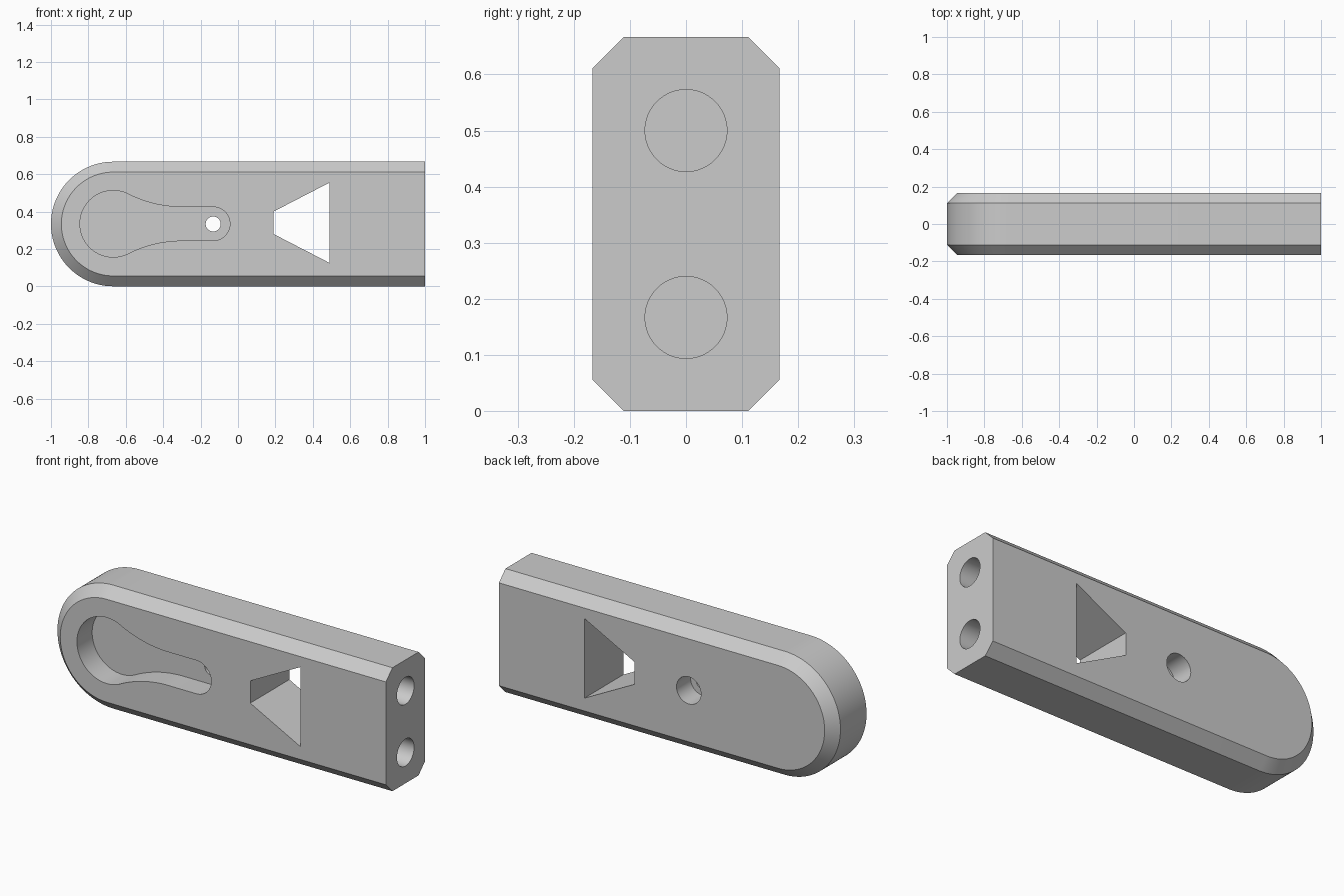
import bpy, bmesh, math
from mathutils import Matrix

if "Cube" in bpy.data.objects:
    bpy.data.objects.remove(bpy.data.objects["Cube"])

MID = 0.3335      # height of the long axis
HALF = 0.1667     # half thickness
CHAMFER = 0.0555
R = 0.333         # radius of the rounded end
CX = -0.667       # centre of the rounded end

grey = bpy.data.materials.new("grey")
grey.diffuse_color = (0.6, 0.6, 0.6, 1)
grey.use_nodes = True
grey.node_tree.nodes["Principled BSDF"].inputs["Base Color"].default_value = grey.diffuse_color


def finish(bm, name):
    bmesh.ops.recalc_face_normals(bm, faces=bm.faces)
    mesh = bpy.data.meshes.new(name)
    bm.to_mesh(mesh)
    bm.free()
    mesh.materials.append(grey)
    ob = bpy.data.objects.new(name, mesh)
    bpy.context.collection.objects.link(ob)
    return ob


def loft(name, rings):
    """Solid through matching outlines; each ring is (y, [(x, z), ...])."""
    bm = bmesh.new()
    loops = [[bm.verts.new((x, y, z)) for x, z in pts] for y, pts in rings]
    n = len(loops[0])
    for a, b in zip(loops, loops[1:]):
        for i in range(n):
            j = (i + 1) % n
            bm.faces.new((a[i], a[j], b[j], b[i]))
    bm.faces.new(loops[0])
    bm.faces.new(loops[-1])
    return finish(bm, name)


def cylinder(name, radius, length, centre, axis):
    bm = bmesh.new()
    turn = Matrix.Rotation(math.pi / 2, 4, axis)
    bmesh.ops.create_cone(bm, cap_ends=True, segments=64, radius1=radius,
                          radius2=radius, depth=length,
                          matrix=Matrix.Translation(centre) @ turn)
    return finish(bm, name)


def arc(cx, cz, r, a0, a1, n):
    return [(cx + r * math.cos(a0 + (a1 - a0) * i / n),
             cz + r * math.sin(a0 + (a1 - a0) * i / n)) for i in range(n + 1)]


def body_outline(inset):
    r = R - inset
    return (arc(CX, MID, r, math.pi / 2, math.pi * 1.5, 64)
            + [(1, MID - r), (1, MID + r)])


# Bar with one rounded end and chamfered long edges
body = loft("handle_body", [(-HALF, body_outline(CHAMFER)),
                            (-HALF + CHAMFER, body_outline(0)),
                            (HALF - CHAMFER, body_outline(0)),
                            (HALF, body_outline(CHAMFER))])

# Keyhole pocket: large circle blended into a round-ended slot
big, slot, slot_x, blend_dx = 0.178, 0.09, -0.133, 0.367
blend = ((blend_dx ** 2 + slot ** 2 - big ** 2) / (2 * (big - slot)))
ang = math.atan2(slot + blend, blend_dx)
upper = (arc(slot_x, 0, slot, 0, math.pi / 2, 16)
         + arc(CX + blend_dx, slot + blend, blend, -math.pi / 2, ang - math.pi, 20)
         + arc(CX, 0, big, ang, math.pi, 32)[1:])
outline = upper + [(x, -z) for x, z in reversed(upper[1:-1])]
outline = [(x, z + MID + 0.001) for x, z in outline]
pocket = loft("pocket_cutter", [(-0.3, outline), (-HALF + 0.13, outline)])

# Plain tapered window through the bar
taper = [(0.19, 0.28), (0.49, 0.125), (0.49, 0.555), (0.19, 0.40)]
window = loft("window_cutter", [(-0.3, taper), (0.3, taper)])

# Small through hole with a wide counterbore at the back, and two end bores
cutters = [pocket, window,
           cylinder("pin_hole_cutter", 0.04, 0.8, (slot_x, 0, MID), 'X'),
           cylinder("counterbore_cutter", 0.073, 0.24, (slot_x, HALF, MID), 'X')]
for z in (0.167, 0.50):
    cutters.append(cylinder("end_bore_cutter", 0.073, 0.66, (1, 0, z), 'Y'))

bpy.context.view_layer.objects.active = body
body.select_set(True)
for c in cutters:
    mod = body.modifiers.new(c.name, 'BOOLEAN')
    mod.operation = 'DIFFERENCE'
    mod.solver = 'EXACT'
    mod.object = c
    bpy.ops.object.modifier_apply(modifier=mod.name)
    bpy.data.objects.remove(c)

bpy.ops.object.shade_smooth_by_angle(angle=math.radians(30))
